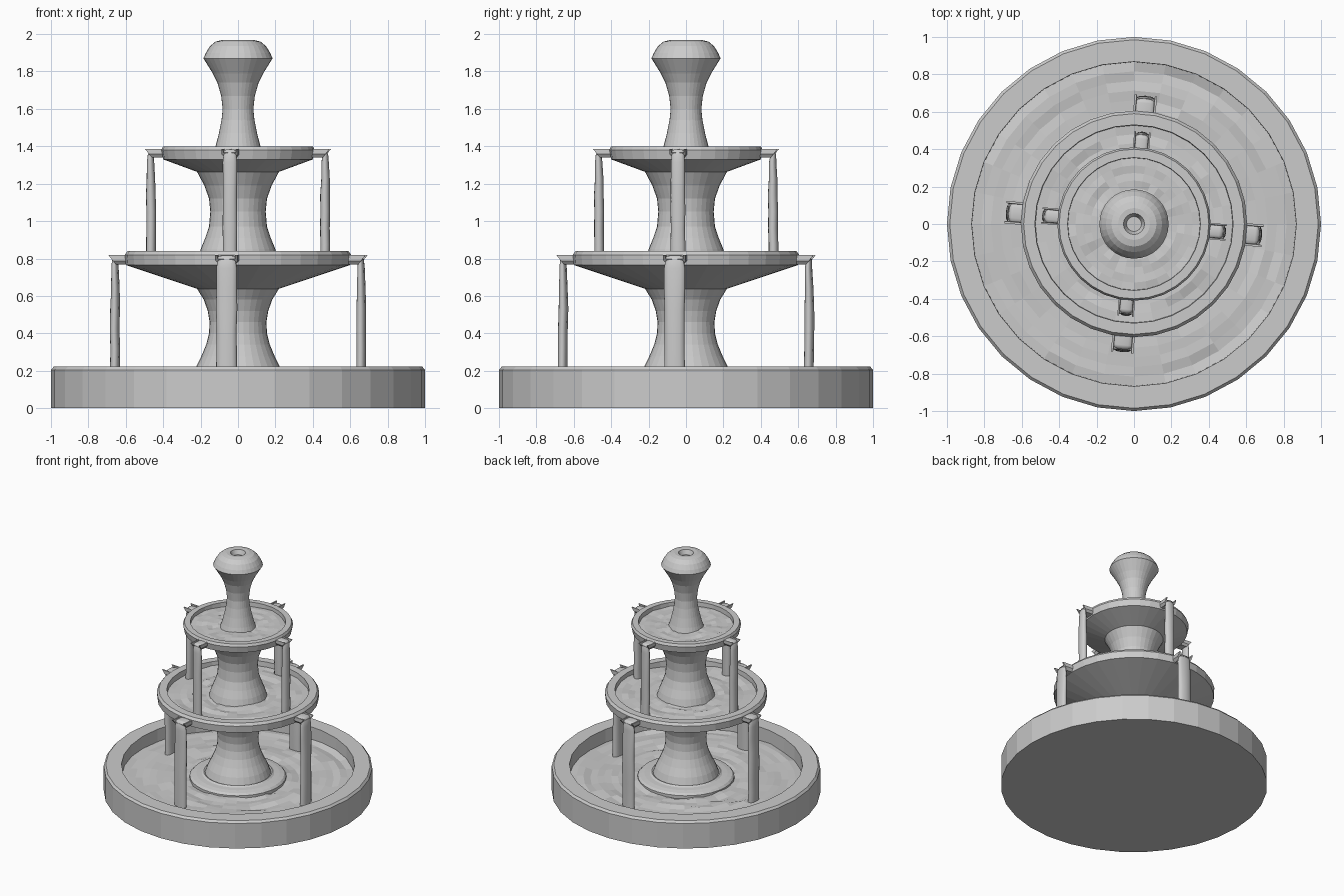
import bpy, bmesh, math, random
from mathutils import Vector

if "Cube" in bpy.data.objects:
    bpy.data.objects.remove(bpy.data.objects["Cube"])

random.seed(4)
SIDES = 32
TURN = math.radians(-5.3)   # the spouts are turned slightly off the axes

stone = bpy.data.materials.new("grey stone")
stone.diffuse_color = (0.6, 0.6, 0.6, 1)
stone.use_nodes = True
stone.node_tree.nodes["Principled BSDF"].inputs["Base Color"].default_value = stone.diffuse_color


def finish(name, bm):
    bmesh.ops.recalc_face_normals(bm, faces=bm.faces)
    me = bpy.data.meshes.new(name)
    bm.to_mesh(me)
    bm.free()
    me.materials.append(stone)
    ob = bpy.data.objects.new(name, me)
    bpy.context.collection.objects.link(ob)
    return ob


def loft(bm, rings, cap=True):
    """Join closed rings of points with quads."""
    vs = [[bm.verts.new(p) for p in ring] for ring in rings]
    n = len(vs[0])
    for a, b in zip(vs, vs[1:]):
        for i in range(n):
            j = (i + 1) % n
            bm.faces.new((a[i], a[j], b[j], b[i]))
    if cap:
        bm.faces.new(vs[0])
        bm.faces.new(vs[-1])


def circle(r, z):
    return [(r * math.cos(2 * math.pi * i / SIDES), r * math.sin(2 * math.pi * i / SIDES), z)
            for i in range(SIDES)]


def lathe(name, profile):
    bm = bmesh.new()
    loft(bm, [circle(r, z) for r, z in profile])
    return finish(name, bm)


def water(name, r0, r1, z, rings, wave):
    """Rippled ring of water."""
    bm = bmesh.new()
    rows = []
    for k in range(rings + 1):
        off = random.uniform(0, 6)
        rows.append([(x, y, h + wave * (0.6 * math.sin(3 * math.atan2(y, x) + off)
                                        + random.uniform(-0.6, 0.6)))
                     for x, y, h in circle(r0 + (r1 - r0) * k / rings, z)])
    loft(bm, rows, cap=False)
    ob = finish(name, bm)
    if ob.data.polygons[0].normal.z < 0:
        ob.data.flip_normals()


def place(ang, r, t, z):
    """Point at radius r, sideways offset t, height z, for a spout direction."""
    c, s = math.cos(ang), math.sin(ang)
    return Vector((r * c - t * s, r * s + t * c, z))


def spout(name, ang, r0, r1, top, w, h):
    """Open trough with an undercut lip."""
    sec = [(-w, 0), (-w, -h * 0.6), (-w * 0.7, -h), (w * 0.7, -h), (w, -h * 0.6), (w, 0),
           (w * 0.82, 0), (w * 0.75, -h * 0.4), (-w * 0.75, -h * 0.4), (-w * 0.82, 0)]
    bm = bmesh.new()
    loft(bm, [[place(ang, r0, t, top + z) for t, z in sec],
              [place(ang, r1 + z * 0.8, t, top + z) for t, z in sec]])
    finish(name, bm)


def stream(name, ang, r0, r, top, bottom, w, d):
    """Falling water: flat in the trough, bending down, wobbling as it drops."""
    path = [(r0, top - 0.011, 0.4, 0), (r - d * 0.4, top - 0.011, 0.4, 0),
            (r - d * 0.1, top - 0.014, 0.5, 0.35), (r, top - 0.032, 0.65, 0.8)]
    n = 6
    for k in range(n + 1):
        f = k / n
        path.append((r + random.uniform(-0.003, 0.003),
                     top - 0.07 + (bottom - top + 0.07) * f, 0.75 + 0.25 * min(1, f * 3), 1))
    rings = []
    for pr, pz, thick, tilt in path:
        a = tilt * math.pi / 2           # 0 = flowing outward, 90 degrees = falling
        ww = w * (0.88 if tilt < 1 else random.uniform(0.95, 1.03))
        ring = []
        for i in range(12):
            q = 2 * math.pi * i / 12
            t = ww * math.copysign(abs(math.cos(q)) ** 0.85, math.cos(q))
            e = d * thick * math.sin(q)
            ring.append(place(ang, pr + e * math.sin(a), t, pz + e * math.cos(a)))
        rings.append(ring)
    bm = bmesh.new()
    loft(bm, rings)
    ob = finish(name, bm)
    for p in ob.data.polygons:
        p.use_smooth = len(p.vertices) == 4


# Basins
lathe("ground_basin", [(1, 0), (1, 0.205), (0.985, 0.222), (0.868, 0.222), (0.865, 0.04)])
lathe("middle_bowl", [(0.21, 0.635), (0.60, 0.765), (0.605, 0.82), (0.59, 0.84), (0.53, 0.84),
                      (0.525, 0.76)])
lathe("upper_bowl", [(0.21, 1.26), (0.40, 1.33), (0.41, 1.38), (0.40, 1.40), (0.355, 1.40),
                     (0.352, 1.34)])

# Columns and foot
lathe("column_foot", [(0.36, 0.06), (0.36, 0.135), (0.345, 0.15), (0.31, 0.157), (0.27, 0.16),
                      (0.255, 0.17), (0.245, 0.165)])
lathe("lower_column", [(0.25, 0.15), (0.225, 0.22), (0.195, 0.28), (0.17, 0.34), (0.155, 0.40),
                       (0.152, 0.46), (0.162, 0.52), (0.183, 0.58), (0.22, 0.64)])
lathe("middle_column", [(0.225, 0.77), (0.215, 0.80), (0.20, 0.85), (0.175, 0.91), (0.155, 0.97),
                        (0.148, 1.05), (0.155, 1.12), (0.18, 1.19), (0.22, 1.265)])
lathe("top_column", [(0.14, 1.34), (0.12, 1.40), (0.102, 1.47), (0.088, 1.54), (0.082, 1.60),
                     (0.09, 1.67), (0.11, 1.74), (0.135, 1.79), (0.185, 1.87), (0.172, 1.90),
                     (0.15, 1.935), (0.12, 1.96), (0.085, 1.968), (0.056, 1.966), (0.04, 1.93)])

# Water surfaces
water("ground_water", 0.30, 0.868, 0.118, 11, 0.012)
water("middle_water", 0.19, 0.528, 0.80, 7, 0.009)
water("upper_water", 0.11, 0.354, 1.367, 6, 0.008)

# Spouts and falling streams, four around each bowl
for k in range(4):
    a = TURN + k * math.pi / 2
    spout(f"middle_spout_{k + 1}", a, 0.585, 0.69, 0.818, 0.06, 0.05)
    stream(f"middle_stream_{k + 1}", a, 0.59, 0.66, 0.818, 0.10, 0.056, 0.026)
    spout(f"upper_spout_{k + 1}", a, 0.39, 0.495, 1.385, 0.044, 0.045)
    stream(f"upper_stream_{k + 1}", a, 0.40, 0.468, 1.385, 0.785, 0.039, 0.026)
